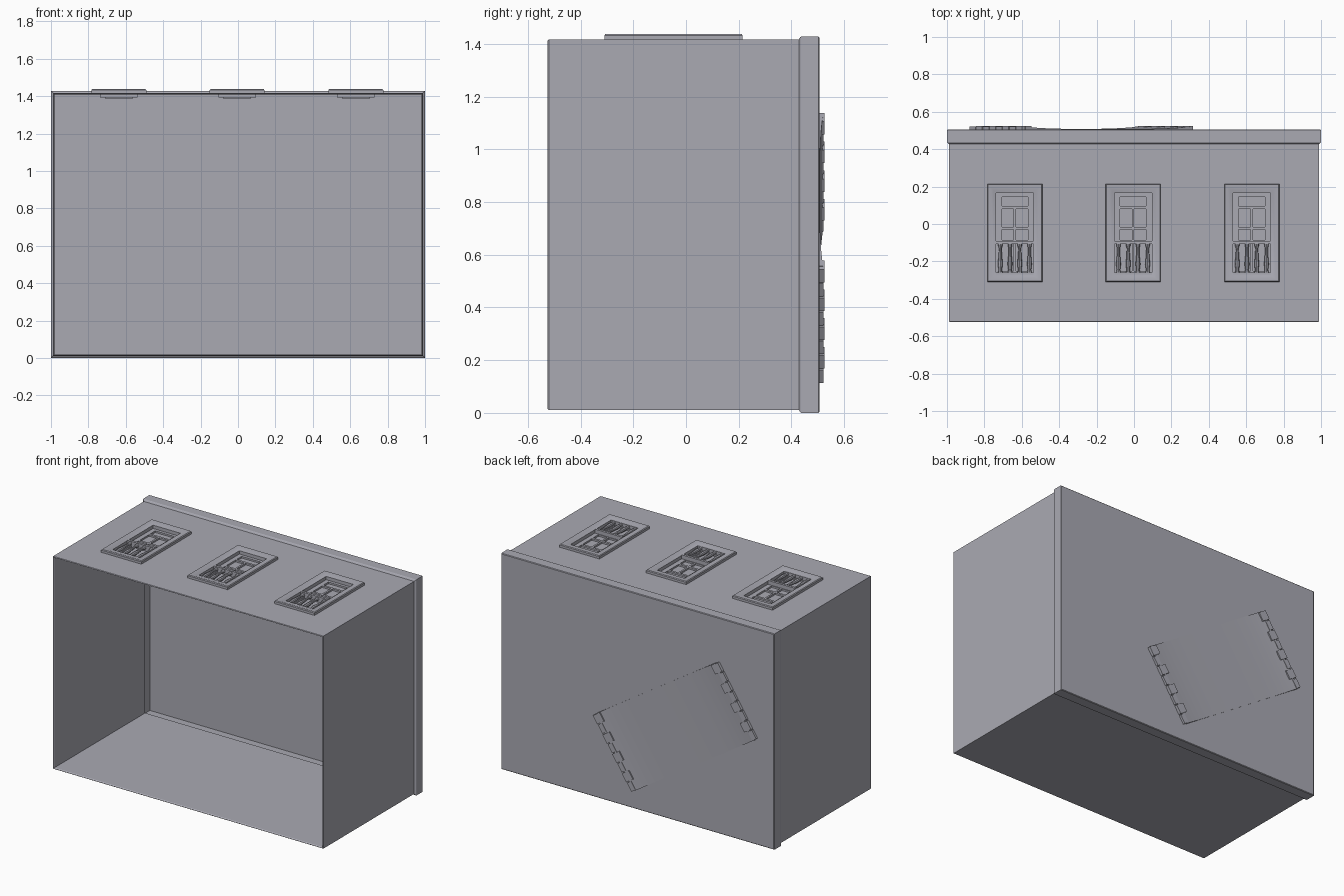
import bpy, bmesh, math
from mathutils import Matrix, Vector

if "Cube" in bpy.data.objects:
    bpy.data.objects.remove(bpy.data.objects["Cube"])

stone = bpy.data.materials.new("grey stone")
stone.diffuse_color = (0.40, 0.40, 0.45, 1)
stone.use_nodes = True
stone.node_tree.nodes["Principled BSDF"].inputs["Base Color"].default_value = stone.diffuse_color


def finish(bm, name, smooth=False):
    bmesh.ops.recalc_face_normals(bm, faces=bm.faces[:])
    mesh = bpy.data.meshes.new(name)
    bm.to_mesh(mesh)
    bm.free()
    mesh.materials.append(stone)
    ob = bpy.data.objects.new(name, mesh)
    bpy.context.collection.objects.link(ob)
    if smooth:
        bpy.ops.object.select_all(action='DESELECT')
        ob.select_set(True)
        bpy.context.view_layer.objects.active = ob
        bpy.ops.object.shade_smooth_by_angle(angle=math.radians(35))
    return ob


def box(bm, x0, x1, y0, y1, z0, z1):
    m = Matrix.Translation(((x0 + x1) / 2, (y0 + y1) / 2, (z0 + z1) / 2)) @ \
        Matrix.Diagonal((x1 - x0, y1 - y0, z1 - z0, 1))
    bmesh.ops.create_cube(bm, size=1, matrix=m)


def loft(bm, rings, cap_end=False, cap_start=False):
    """Bridge rings of points with the same number of points."""
    vs = [[bm.verts.new(p) for p in r] for r in rings]
    n = len(vs[0])
    for a, b in zip(vs, vs[1:]):
        for i in range(n):
            j = (i + 1) % n
            bm.faces.new((a[i], a[j], b[j], b[i]))
    if cap_end:
        bm.faces.new(vs[-1])
    if cap_start:
        bm.faces.new(vs[0])


WINDOWS = (-0.637, -0.005, 0.63)
TOP = 1.417           # upper wall surface
OPEN = (0.10, -0.27, 0.165)   # opening: half width, y range

# Hollow shell: open at the front, wider rim at the back
bm = bmesh.new()
profile = [(-0.525, 0.015), (-0.520, 0.011), (0.428, 0.011), (0.434, 0.002),
           (0.438, 0.0), (0.502, 0.0), (0.506, 0.004)]
rings = []
for y, d in profile:
    x, lo, hi = 1 - d, d, 1.428 - d
    rings.append([(-x, y, lo), (x, y, lo), (x, y, hi), (-x, y, hi)])
loft(bm, rings, cap_end=True)
shell = finish(bm, "wall_shell")
sol = shell.modifiers.new("thickness", 'SOLIDIFY')
sol.thickness = 0.01
sol.offset = -1

# Openings through the upper wall
bm = bmesh.new()
for cx in WINDOWS:
    box(bm, cx - OPEN[0], cx + OPEN[0], OPEN[1], OPEN[2], 1.3, 1.5)
cutter = finish(bm, "window_cutter")
cutter.hide_render = True
cutter.display_type = 'WIRE'
cut = shell.modifiers.new("openings", 'BOOLEAN')
cut.object = cutter
cut.operation = 'DIFFERENCE'
cut.solver = 'EXACT'

for cx in WINDOWS:
    # Surround: raised moulding sloping in to the opening
    bm = bmesh.new()
    rings = []
    for hx, y0, y1, z in [(0.147, -0.31, 0.215, TOP - 0.003), (0.147, -0.31, 0.215, 1.432),
                          (0.143, -0.306, 0.211, 1.437), (0.128, -0.294, 0.195, 1.436),
                          (0.112, -0.280, 0.177, 1.431), (0.100, -0.27, 0.165, 1.428),
                          (0.100, -0.27, 0.165, 1.395)]:
        rings.append([(cx - hx, y0, z), (cx + hx, y0, z), (cx + hx, y1, z), (cx - hx, y1, z)])
    loft(bm, rings)
    finish(bm, "window_surround", True)

    # Sash bars
    bm = bmesh.new()
    for s in (-1, 1):
        a, b = sorted((s * 0.07, s * 0.10))
        box(bm, cx + a, cx + b, -0.27, 0.165, 1.394, 1.406)
    for y0, y1 in [(0.145, 0.165), (0.08, 0.095), (-0.03, -0.015), (-0.105, -0.085), (-0.27, -0.25)]:
        box(bm, cx - 0.07, cx + 0.07, y0, y1, 1.392, 1.406)
    box(bm, cx - 0.006, cx + 0.006, -0.25, 0.08, 1.392, 1.406)
    finish(bm, "window_sash")

    # Panes
    bm = bmesh.new()
    box(bm, cx - 0.075, cx + 0.075, -0.26, 0.15, 1.387, 1.395)
    finish(bm, "window_panes")

    # Balcony rails
    bm = bmesh.new()
    box(bm, cx - 0.10, cx + 0.10, -0.106, -0.09, 1.400, 1.432)
    box(bm, cx - 0.10, cx + 0.10, -0.27, -0.258, 1.400, 1.428)
    finish(bm, "balcony_rails")

    # Turned balusters
    bm = bmesh.new()
    for k in range(4):
        bx = cx + (k - 1.5) * 0.052
        rings = [[(bx + r * math.cos(t * math.pi / 4), y, 1.416 + r * math.sin(t * math.pi / 4))
                  for t in range(8)]
                 for y, r in [(-0.262, 0.012), (-0.245, 0.009), (-0.215, 0.013),
                              (-0.17, 0.009), (-0.13, 0.007), (-0.118, 0.011), (-0.104, 0.012)]]
        loft(bm, rings, True, True)
    finish(bm, "balusters", True)

# Tilted relief on the closed back
TILT = Matrix.Translation((-0.282, 0.506, 0.626)) @ Matrix.Rotation(math.radians(33), 4, 'Y')
HL, HW = 0.545, 0.26

# Shallow curved panel, lowest along its middle
bm = bmesh.new()
rings = []
for i in range(25):
    u = -1 + i / 12
    x, h = u * (HL - 0.02), 0.002 + 0.012 * abs(u) ** 4
    rings.append([(x, -0.004, -HW), (x, h, -HW), (x, h, HW), (x, -0.004, HW)])
loft(bm, rings, True, True)
finish(bm, "relief_panel", True).matrix_world = TILT

# Alternating long and short end blocks
bm = bmesh.new()
N = 8
step = 2 * HW / N
for s in (-1, 1):
    for k in range(N):
        w = 0.06 if k % 2 else 0.036
        a, b = sorted((s * HL, s * (HL - w)))
        z = -HW + k * step
        box(bm, a, b, -0.004, 0.019 if k % 2 else 0.015, z + 0.003, z + step - 0.003)
finish(bm, "relief_end_blocks").matrix_world = TILT
